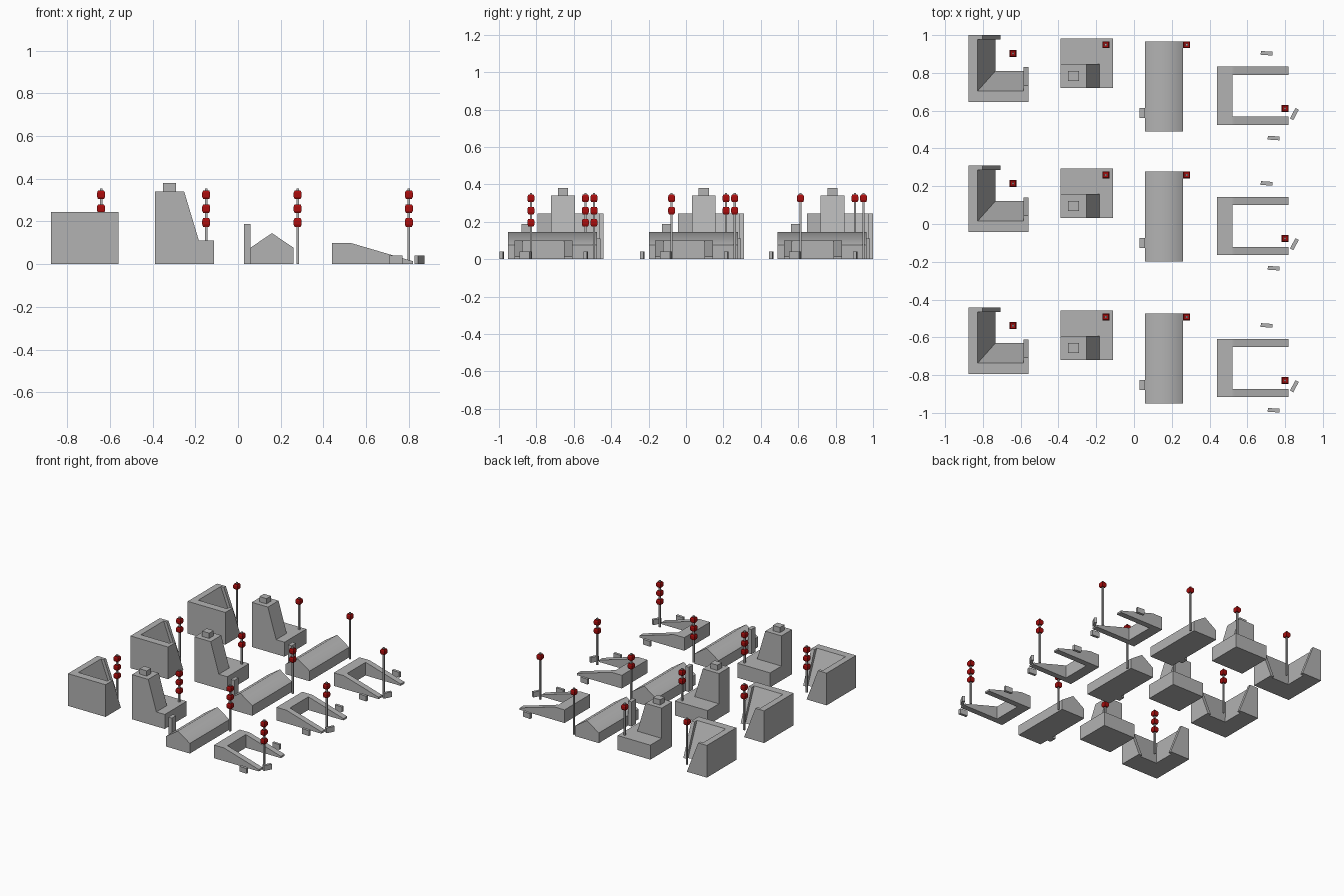
import bpy, bmesh, math
from mathutils import Matrix

if "Cube" in bpy.data.objects:
    bpy.data.objects.remove(bpy.data.objects["Cube"])

red = bpy.data.materials.new("bead_red")
red.diffuse_color = (0.4, 0.004, 0.004, 1)
red.use_nodes = True
red.node_tree.nodes["Principled BSDF"].inputs["Base Color"].default_value = red.diffuse_color
grey = bpy.data.materials.new("dark_grey")
grey.diffuse_color = (0.45, 0.45, 0.45, 1)
grey.use_nodes = True
grey.node_tree.nodes["Principled BSDF"].inputs["Base Color"].default_value = grey.diffuse_color


def loft(name, rings, mat=grey):
    """Closed solid through matching rings of points."""
    bm = bmesh.new()
    vs = [[bm.verts.new(p) for p in r] for r in rings]
    n = len(vs[0])
    for a, b in zip(vs, vs[1:]):
        for i in range(n):
            j = (i + 1) % n
            bm.faces.new((a[i], a[j], b[j], b[i]))
    bm.faces.new(vs[0][::-1])
    bm.faces.new(vs[-1])
    bmesh.ops.recalc_face_normals(bm, faces=bm.faces)
    me = bpy.data.meshes.new(name)
    bm.to_mesh(me)
    bm.free()
    ob = bpy.data.objects.new(name, me)
    bpy.context.collection.objects.link(ob)
    me.materials.append(mat)
    return ob


def prism_y(name, prof, y0, y1):
    return loft(name, [[(x, y, z) for x, z in prof] for y in (y0, y1)])


def prism_x(name, prof, x0, x1):
    return loft(name, [[(x, y, z) for y, z in prof] for x in (x0, x1)])


def box(name, x0, x1, y0, y1, z0, z1):
    return prism_y(name, [(x0, z0), (x1, z0), (x1, z1), (x0, z1)], y0, y1)


def small_block(name, x, y, angle):
    ob = box(name, -0.031, 0.031, -0.01, 0.01, 0, 0.04)
    ob.data.transform(Matrix.Translation((x, y, 0)) @ Matrix.Rotation(math.radians(angle), 4, 'Z'))


def square(x, y, z, r):
    return [(x - r, y - r, z), (x + r, y - r, z), (x + r, y + r, z), (x - r, y + r, z)]


def corner_block(o):
    # L-shaped wall with sloping inner faces, mitred at the corner
    X, Y, h = -0.876, 0.646 + o, 0.245
    prof = [(0, 0, 0), (0, 0, h), (0.048, 0.058, h), (0.143, 0.165, 0)]
    loft("corner_wall", [[(X + a, 0.98 + o, z) for a, b, z in prof],
                         [(X + a, Y + b, z) for a, b, z in prof],
                         [(-0.586, Y + b, z) for a, b, z in prof]])
    prism_y("wall_end_back", [(X, 0), (X, h), (-0.803, h), (-0.707, 0)], 0.976 + o, 1.0 + o)
    prism_x("wall_end_right", [(Y, 0), (Y, h), (0.733 + o, h), (0.83 + o, 0)], -0.586, -0.559)


def tower_block(o):
    # low base, sloped tower and cap
    box("tower_base", -0.388, -0.112, 0.72 + o, 0.983 + o, 0, 0.11)
    prism_y("tower", [(-0.388, 0.1), (-0.388, 0.34), (-0.252, 0.34), (-0.183, 0.11), (-0.18, 0.1)],
            0.72 + o, 0.847 + o)
    box("tower_cap", -0.35, -0.29, 0.757 + o, 0.811 + o, 0.33, 0.38)


def long_house(o):
    # gabled hall (softly shaded ridge) with chimney
    hall = prism_y("gabled_hall", [(0.058, 0), (0.26, 0), (0.26, 0.077), (0.159, 0.145), (0.058, 0.077)],
                   0.49 + o, 0.966 + o)
    for p in hall.data.polygons:
        p.use_smooth = p.normal.z > 0.3
    box("chimney", 0.028, 0.058, 0.562 + o, 0.615 + o, 0, 0.188)


def u_ramp(o):
    # U-shaped ramp: back bar plus two tapering arms
    prof = [(0.522, 0), (0.522, 0.1), (0.532, 0.098), (0.818, 0.014), (0.818, 0)]
    box("ramp_back", 0.44, 0.522, 0.524 + o, 0.833 + o, 0, 0.1)
    for y0, y1 in ((0.524, 0.568), (0.789, 0.833)):
        prism_y("ramp_arm", prof, y0 + o, y1 + o)
    small_block("loose_block_back", 0.702, 0.904 + o, -4)
    small_block("loose_block_front", 0.739, 0.455 + o, -4)
    small_block("loose_block_side", 0.849, 0.582 + o, 62)


def counter_pole(x, y, count):
    # thin post carrying stacked counting beads
    loft("pole", [square(x, y, z, 0.006) for z in (0, 0.355)])
    for k in range(count):
        c = 0.325 - 0.065 * k
        loft("bead", [square(x, y, c + dz, r) for dz, r in
                      ((-0.02, 0.014), (-0.01, 0.0185), (0.01, 0.0185), (0.02, 0.014))], red)


# three rows, with one, two and three beads on each pole
for count, o in ((1, 0.0), (2, -0.689), (3, -1.441)):
    corner_block(o)
    tower_block(o)
    long_house(o)
    u_ramp(o)
    for x, y in ((-0.641, 0.903), (-0.149, 0.949), (0.279, 0.949), (0.8, 0.612)):
        counter_pole(x, y + o, count)
